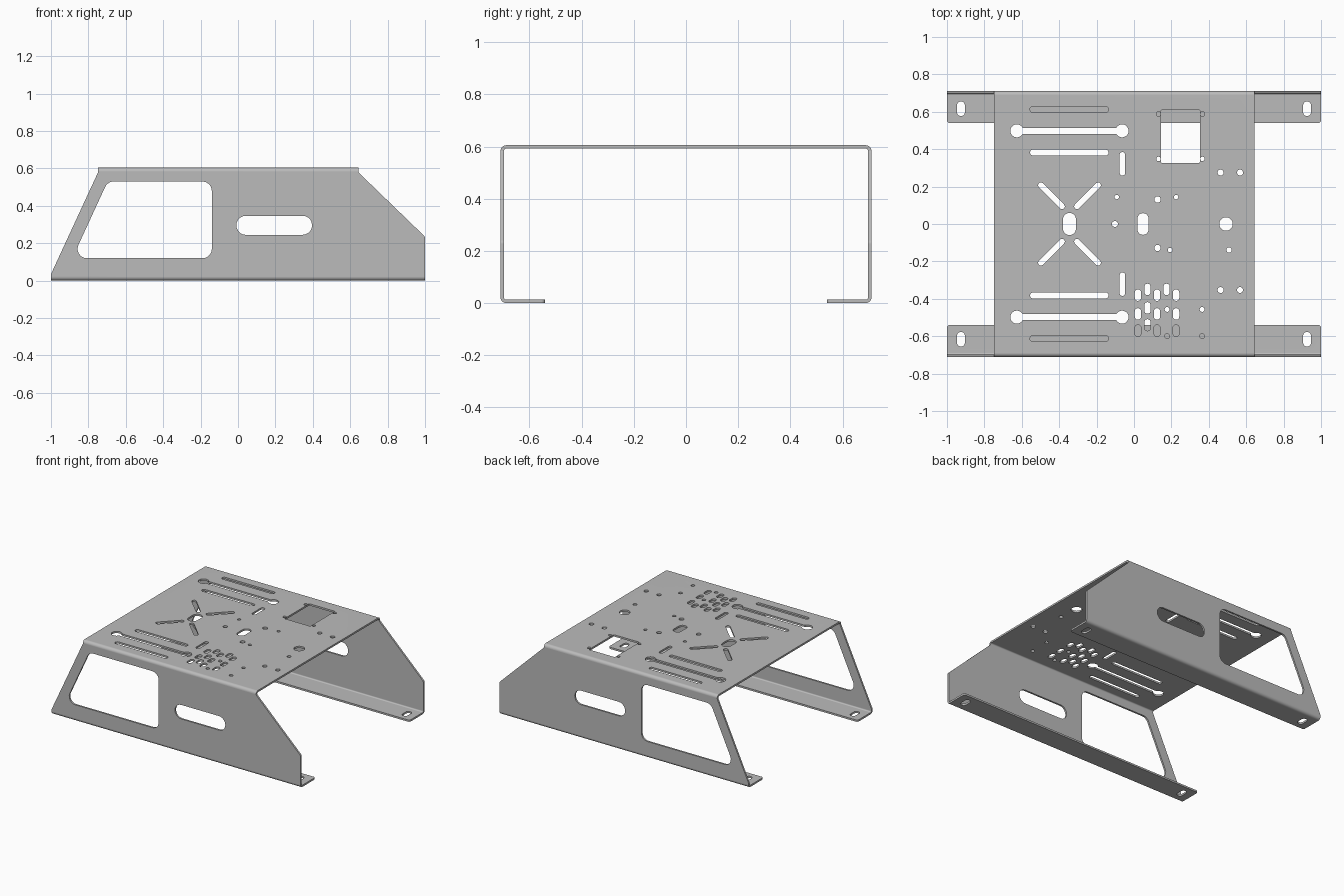
import bpy
import bmesh
import math
from mathutils import Vector

cube = bpy.data.objects.get("Cube")
if cube:
    bpy.data.objects.remove(cube, do_unlink=True)

HALF_Y, HEIGHT, SHEET, LIP = 0.711, 0.605, 0.013, 0.54


def rounded(corners, steps=6):
    """Closed outline from (x, y, radius) corners."""
    pts = [Vector(c[:2]) for c in corners]
    out = []
    for i, p in enumerate(pts):
        r = corners[i][2]
        if r == 0:
            out.append(p)
            continue
        a = (pts[i - 1] - p).normalized()
        b = (pts[(i + 1) % len(pts)] - p).normalized()
        half = a.angle(b) / 2
        centre = p + (a + b).normalized() * (r / math.sin(half))
        start = (p + a * (r / math.tan(half)) - centre).normalized()
        end = (p + b * (r / math.tan(half)) - centre).normalized()
        sweep = start.angle(end)
        for k in range(steps + 1):
            t = sweep * k / steps
            arm = start * math.sin(sweep - t) + end * math.sin(t)
            out.append(centre + arm * (r / math.sin(sweep)))
    return out


def slot(x1, y1, x2, y2, r, steps=10):
    """Straight slot between two arc centres; a circle if they coincide."""
    base = math.atan2(y2 - y1, x2 - x1) - math.pi / 2
    same = (x1, y1) == (x2, y2)
    out = []
    for cx, cy, turn in ((x2, y2, 0), (x1, y1, math.pi)):
        for k in range(steps + (0 if same else 1)):
            t = base + turn + math.pi * k / steps
            out.append(Vector((cx + r * math.cos(t), cy + r * math.sin(t))))
    return out


def prism(bm, outline, lo, hi, axis):
    """Extrude an outline along x, y or z."""
    def place(p, d):
        return {"x": (d, p.x, p.y), "y": (p.x, d, p.y), "z": (p.x, p.y, d)}[axis]
    a = [bm.verts.new(place(p, lo)) for p in outline]
    b = [bm.verts.new(place(p, hi)) for p in outline]
    faces = [bm.faces.new(a), bm.faces.new(b[::-1])]
    for i in range(len(a)):
        j = (i + 1) % len(a)
        faces.append(bm.faces.new((a[j], a[i], b[i], b[j])))
    bmesh.ops.recalc_face_normals(bm, faces=faces)


def make_object(name, bm):
    mesh = bpy.data.meshes.new(name)
    bm.to_mesh(mesh)
    bm.free()
    obj = bpy.data.objects.new(name, mesh)
    bpy.context.collection.objects.link(obj)
    return obj


# Bent sheet: a channel section with inward lips
inner_y, inner_z = HALF_Y - SHEET, HEIGHT - SHEET
R_OUT, R_IN = 0.022, 0.009
section = rounded([
    (LIP, 0, 0), (HALF_Y, 0, R_OUT), (HALF_Y, HEIGHT, R_OUT),
    (-HALF_Y, HEIGHT, R_OUT), (-HALF_Y, 0, R_OUT), (-LIP, 0, 0),
    (-LIP, SHEET, 0), (-inner_y, SHEET, R_IN), (-inner_y, inner_z, R_IN),
    (inner_y, inner_z, R_IN), (inner_y, SHEET, R_IN), (LIP, SHEET, 0)])
bm = bmesh.new()
prism(bm, section, -1, 1, "x")
# Rounded lip corners
tips = [e for e in bm.edges
        if all(abs(abs(v.co.y) - LIP) < 1e-4 for v in e.verts)
        and abs(e.verts[0].co.z - e.verts[1].co.z) > SHEET / 2]
bmesh.ops.bevel(bm, geom=tips, offset=0.015, segments=4, profile=0.5, affect="EDGES")
bracket = make_object("bent_sheet_bracket", bm)

# Side outline that trims the channel ends
bm = bmesh.new()
prism(bm, rounded([(-1.1, -0.1, 0), (1.1, -0.1, 0), (1.1, 0.1, 0), (1, 0.1, 0),
                   (1, 0.235, 0.02), (0.643, 0.58, 0.01), (0.643, 0.7, 0),
                   (-0.748, 0.7, 0), (-0.748, 0.58, 0.01), (-1, 0.035, 0.02),
                   (-1, 0.02, 0), (-1.1, 0.02, 0)]), -1, 1, "y")
trim = make_object("trim_outline", bm)

bm = bmesh.new()
# Side window and grip slot, through both walls
prism(bm, rounded([(-0.886, 0.12, 0.05), (-0.14, 0.12, 0.05),
                   (-0.14, 0.53, 0.05), (-0.697, 0.53, 0.05)]), -1, 1, "y")
prism(bm, slot(0.042, 0.296, 0.345, 0.296, 0.051), -1, 1, "y")


def top_cut(outline):
    prism(bm, outline, 0.56, 0.7, "z")


def hole(x, y, r):
    top_cut(slot(x, y, x, y, r))


for s in (-1, 1):
    # Lip mounting slots
    for x in (-0.925, 0.925):
        prism(bm, slot(x, s * 0.616 - 0.018, x, s * 0.616 + 0.018, 0.021), -0.1, 0.05, "z")
    # Long straight slots, keyhole slots and short cross slots
    for y in (0.613, 0.382):
        top_cut(slot(-0.54, s * y, -0.152, s * y, 0.016))
    top_cut(slot(-0.626, s * 0.498, -0.064, s * 0.498, 0.016))
    for x in (-0.626, -0.064):
        hole(x, s * 0.498, 0.035)
    top_cut(slot(-0.062, s * 0.274, -0.062, s * 0.37, 0.015))
    # Diagonal slots
    top_cut(slot(-0.498, s * 0.207, -0.385, s * 0.094, 0.015))
    top_cut(slot(-0.192, s * 0.207, -0.305, s * 0.094, 0.015))

# Centre openings
top_cut(slot(-0.345, -0.024, -0.345, 0.024, 0.035))
top_cut(slot(0.048, -0.028, 0.048, 0.028, 0.03))
hole(0.492, 0, 0.036)

# Square opening with its four screw holes
top_cut(rounded([(0.145, 0.326, 0.006), (0.352, 0.326, 0.006),
                 (0.352, 0.61, 0.006), (0.145, 0.61, 0.006)], 3))
for x in (0.131, 0.366):
    for y in (0.348, 0.588):
        hole(x, y, 0.012)

# Cluster of small upright slots
for x, rows in ((0.021, (-0.38, -0.481, -0.57)), (0.123, (-0.38, -0.481, -0.57)),
                (0.225, (-0.38, -0.481, -0.57)), (0.072, (-0.35, -0.449, -0.54)),
                (0.174, (-0.35,))):
    for y in rows:
        top_cut(slot(x, y - 0.014, x, y + 0.014, 0.017))

# Scattered screw holes
for x in (0.463, 0.567):
    for y in (0.275, -0.353):
        hole(x, y, 0.016)
for x, y, r in ((-0.092, 0.144, 0.012), (0.225, 0.144, 0.012), (0.126, 0.131, 0.017),
                (0.126, -0.128, 0.017), (-0.102, 0, 0.016), (0.193, -0.139, 0.012),
                (0.508, -0.139, 0.014)):
    hole(x, y, r)
for x in (0.177, 0.364):
    for y in (-0.457, -0.599):
        hole(x, y, 0.013)
cuts = make_object("hole_cutters", bm)

# Trim and punch the sheet
bpy.context.view_layer.objects.active = bracket
bracket.select_set(True)
for cutter, op in ((trim, "INTERSECT"), (cuts, "DIFFERENCE")):
    cutter.hide_render = True
    mod = bracket.modifiers.new(cutter.name, "BOOLEAN")
    mod.object, mod.operation = cutter, op
    mod.solver, mod.use_self = "EXACT", True
    bpy.ops.object.modifier_apply(modifier=mod.name)
    bpy.data.objects.remove(cutter, do_unlink=True)

# Plain grey metal
grey = bpy.data.materials.new("grey_metal")
grey.use_nodes = True
colour = (0.5, 0.5, 0.5, 1)
grey.diffuse_color = colour
grey.node_tree.nodes["Principled BSDF"].inputs["Base Color"].default_value = colour
bracket.data.materials.clear()
bracket.data.materials.append(grey)

bpy.ops.object.shade_smooth_by_angle(angle=math.radians(30))
normals = bracket.modifiers.new("flat_panels", "WEIGHTED_NORMAL")
normals.keep_sharp = True
